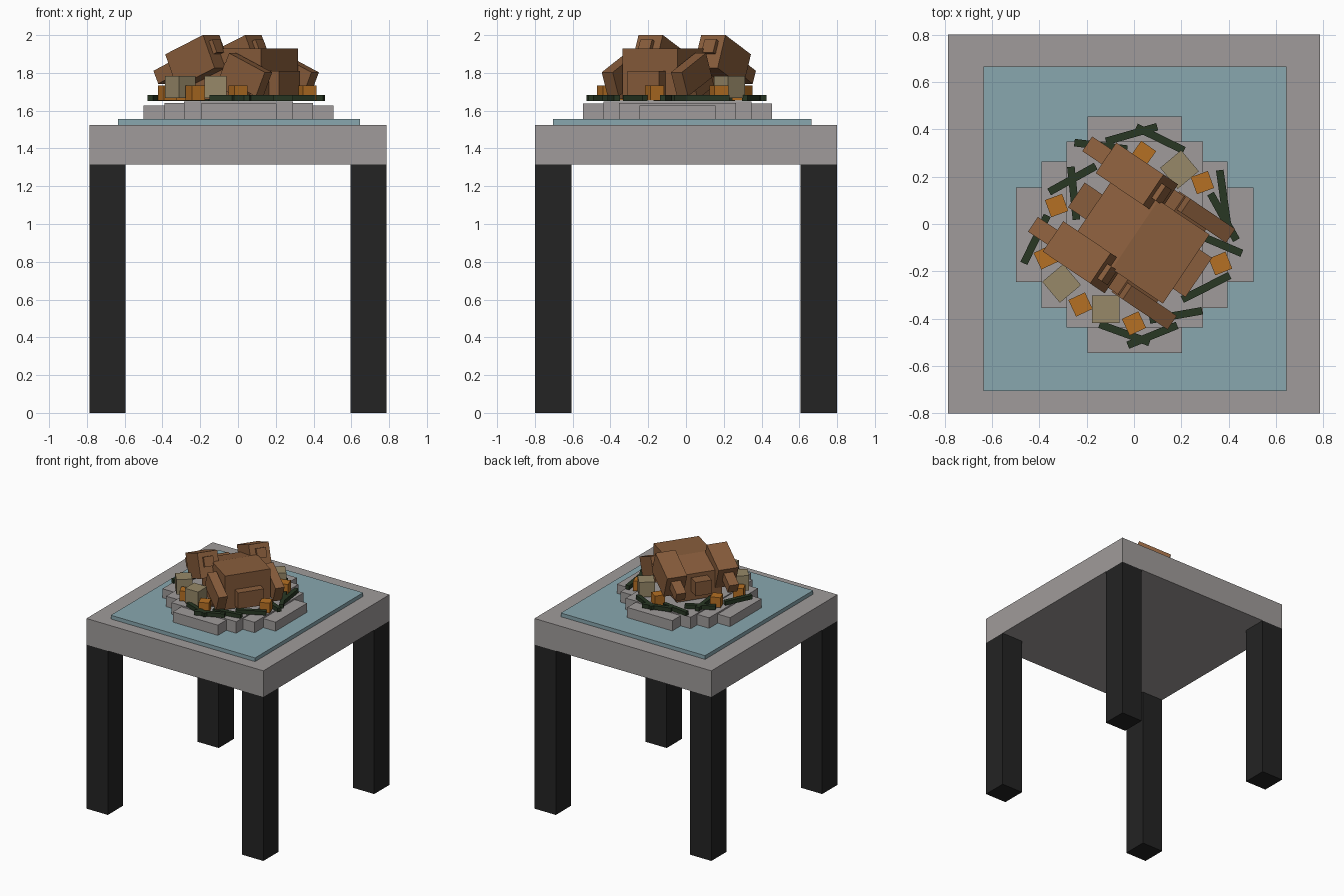
import bpy, bmesh
from math import radians
from mathutils import Matrix, Vector

cube = bpy.data.objects.get("Cube")
if cube:
    bpy.data.objects.remove(cube, do_unlink=True)


def material(name, rgb):
    m = bpy.data.materials.new(name)
    m.use_nodes = True
    color = (*rgb, 1)
    m.diffuse_color = color
    m.node_tree.nodes["Principled BSDF"].inputs["Base Color"].default_value = color
    return m


stone = material("warm grey", (0.35, 0.33, 0.325))
cloth = material("pale blue", (0.25, 0.39, 0.43))
dark = material("charcoal", (0.017, 0.017, 0.017))
roast = material("roast brown", (0.25, 0.11, 0.045))
carrot = material("orange", (0.46, 0.16, 0.017))
tan = material("tan", (0.31, 0.25, 0.14))
leaf = material("dark green", (0.021, 0.038, 0.017))


def finish(name, bm, mat, matrix):
    bmesh.ops.recalc_face_normals(bm, faces=bm.faces)
    bm.transform(matrix)
    mesh = bpy.data.meshes.new(name)
    bm.to_mesh(mesh)
    bm.free()
    mesh.materials.append(mat)
    obj = bpy.data.objects.new(name, mesh)
    bpy.context.collection.objects.link(obj)
    return obj


def box(name, mat, center, size, turn=0, pitch=0, frame=Matrix()):
    """Box turned about z, with its +x end raised by pitch degrees."""
    bm = bmesh.new()
    bmesh.ops.create_cube(bm, size=1)
    m = (frame @ Matrix.Translation(center) @ Matrix.Rotation(radians(turn), 4, 'Z')
         @ Matrix.Rotation(radians(-pitch), 4, 'Y') @ Matrix.Diagonal((*size, 1)))
    return finish(name, bm, mat, m)


def span(name, mat, low, high, frame=Matrix()):
    """Box given by its two opposite corners."""
    a, b = Vector(low), Vector(high)
    return box(name, mat, (a + b) / 2, b - a, frame=frame)


# Table
span("table_top", stone, (-0.785, -0.8, 1.315), (0.785, 0.8, 1.525))
for sx in (-1, 1):
    for sy in (-1, 1):
        name = ("front" if sy < 0 else "back") + ("_left" if sx > 0 else "_right") + "_leg"
        box(name, dark, (sx * 0.69, sy * 0.7025, 0.6575), (0.19, 0.195, 1.315))
span("table_cloth", cloth, (-0.635, -0.705, 1.525), (0.645, 0.665, 1.555))

# Round platter made of crossed slabs
for i, (hx, hy, top) in enumerate([(0.2, 0.5, 1.638), (0.288, 0.393, 1.648),
                                   (0.393, 0.31, 1.64), (0.502, 0.2, 1.628)]):
    span(f"platter_slab_{i + 1}", stone,
         (0.003 - hx, -0.045 - hy, 1.556), (0.003 + hx, -0.045 + hy, top))

# Roast bird, built along its own axis
bird = Matrix.Translation((0.005, -0.045, 0)) @ Matrix.Rotation(radians(-34), 4, 'Z')
bm = bmesh.new()
profile = [(-0.21, 1.66), (0.26, 1.66), (0.26, 1.93), (0, 1.93), (-0.21, 1.87)]
side = bm.faces.new([bm.verts.new((u, -0.176, z)) for u, z in profile])
ext = bmesh.ops.extrude_face_region(bm, geom=[side])
bmesh.ops.translate(bm, vec=(0, 0.352, 0),
                    verts=[v for v in ext["geom"] if isinstance(v, bmesh.types.BMVert)])
finish("bird_body", bm, roast, bird)
span("bird_neck", roast, (0.25, -0.1, 1.68), (0.324, 0.1, 1.81), bird)
span("bird_tail", roast, (-0.3, -0.063, 1.73), (-0.2, 0.063, 1.84), bird)
for s, word in ((1, "left"), (-1, "right")):
    box(word + "_drumstick", roast, (-0.126, s * 0.2, 1.862), (0.262, 0.155, 0.19), 0, 23, bird)
    box(word + "_leg_bone", roast, (-0.18, s * 0.205, 1.86), (0.41, 0.075, 0.075), 0, 24, bird)
    box(word + "_wing", roast, (0.195, s * 0.221, 1.79), (0.25, 0.07, 0.14), 0, -24, bird)
    box(word + "_shoulder", roast, (0.13, s * 0.2, 1.76), (0.17, 0.1, 0.14), 0, -24, bird)

# Garnish: leaf stems, carrots and potatoes around the bird
stems = [(-0.01, 0.38, 16), (0.11, 0.36, -26), (-0.14, 0.33, -7), (-0.26, 0.19, 29),
         (-0.255, 0.13, -84), (-0.416, -0.065, 64), (0.378, 0.116, -82), (0.378, 0.03, -61),
         (0.352, -0.08, -23), (0.304, -0.268, 27), (0.177, -0.386, 10),
         (-0.04, -0.462, -20), (0.078, -0.47, 22)]
for i, (x, y, turn) in enumerate(stems):
    box(f"leaf_stem_{i + 1}", leaf, (x, y, 1.668), (0.225, 0.032, 0.032), turn)

carrots = [(0.04, 0.298, 55), (0.289, 0.175, 20), (-0.327, 0.078, 20), (-0.373, -0.141, 25),
           (-0.226, -0.34, 25), (0, -0.42, 25), (0.365, -0.167, 22)]
for i, (x, y, turn) in enumerate(carrots):
    box(f"carrot_{i + 1}", carrot, (x, y, 1.694), (0.077, 0.077, 0.08), turn)

for i, (x, y, turn) in enumerate([(0.192, 0.23, 40), (-0.306, -0.251, 40), (-0.12, -0.36, 0)]):
    box(f"potato_{i + 1}", tan, (x, y, 1.725), (0.116, 0.116, 0.118), turn)
